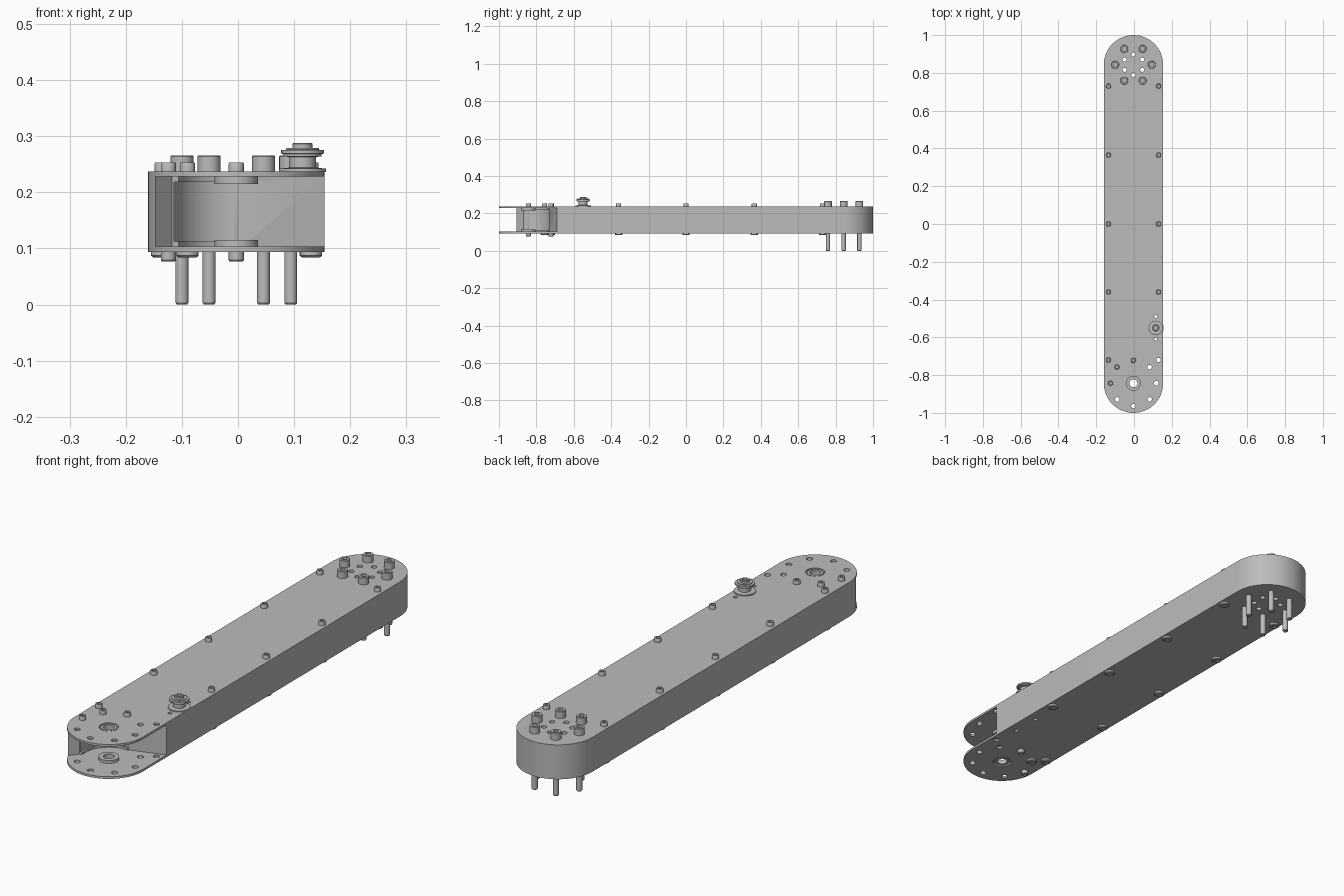
import bpy, bmesh
from math import sin, cos, pi, radians

if "Cube" in bpy.data.objects:
    bpy.data.objects.remove(bpy.data.objects["Cube"], do_unlink=True)

CX, END, R = -0.003, 0.843, 0.157      # centre line, end centres, end radius
BOTTOM, TOP = 0.094, 0.237

gray = bpy.data.materials.new("machined_gray")
gray.use_nodes = True
gray.diffuse_color = (0.5, 0.5, 0.5, 1)
gray.node_tree.nodes["Principled BSDF"].inputs["Base Color"].default_value = (0.5, 0.5, 0.5, 1)


def finish(name, bm):
    bmesh.ops.recalc_face_normals(bm, faces=bm.faces)
    mesh = bpy.data.meshes.new(name)
    bm.to_mesh(mesh)
    bm.free()
    mesh.materials.append(gray)
    obj = bpy.data.objects.new(name, mesh)
    bpy.context.collection.objects.link(obj)
    return obj


def smooth(obj):
    bpy.ops.object.select_all(action='DESELECT')
    obj.select_set(True)
    bpy.context.view_layer.objects.active = obj
    bpy.ops.object.shade_smooth_by_angle(angle=radians(30))


def arc(cx, cy, r, a0, a1, n):
    steps = [radians(a0 + (a1 - a0) * i / n) for i in range(n + 1)]
    return [(cx + r * cos(a), cy + r * sin(a)) for a in steps]


def add_prism(bm, outline, z0, z1):
    low = [bm.verts.new((x, y, z0)) for x, y in outline]
    high = [bm.verts.new((x, y, z1)) for x, y in outline]
    bm.faces.new(low[::-1])
    bm.faces.new(high)
    for i in range(len(low)):
        j = (i + 1) % len(low)
        bm.faces.new((low[i], low[j], high[j], high[i]))


def prism(name, outline, z0, z1):
    bm = bmesh.new()
    add_prism(bm, outline, z0, z1)
    return finish(name, bm)


def lathe(name, profile, x, y, closed=False, n=28):
    """Turn a (radius, height) profile round a vertical axis."""
    bm = bmesh.new()
    pts = [bm.verts.new((x + r, y, z)) for r, z in profile]
    edges = [bm.edges.new(p) for p in zip(pts, pts[1:])]
    if closed:
        edges.append(bm.edges.new((pts[-1], pts[0])))
    bmesh.ops.spin(bm, geom=pts + edges, cent=(x, y, 0), axis=(0, 0, 1),
                   angle=2 * pi, steps=n, use_merge=True)
    bmesh.ops.remove_doubles(bm, verts=bm.verts, dist=1e-5)
    obj = finish(name, bm)
    smooth(obj)
    return obj


def cut(obj, cutter):
    cutter.hide_render = True
    mod = obj.modifiers.new("cut", 'BOOLEAN')
    mod.operation, mod.solver, mod.object = 'DIFFERENCE', 'EXACT', cutter
    bpy.context.view_layer.objects.active = obj
    bpy.ops.object.modifier_apply(modifier=mod.name)
    bpy.data.objects.remove(cutter, do_unlink=True)


# Long round-ended arm body
body = prism("arm_body", arc(CX, END, R, 0, 180, 40) + arc(CX, -END, R, 180, 360, 40),
             BOTTOM, TOP)

# Open joint mouth, leaving a top and a bottom cheek plate and a curved stop wall
mouth = arc(CX, -END, 0.106, 83, 193.5, 24) + [
    (-0.118, -0.87), (-0.2, -0.969), (-0.2, -1.1), (0.3, -1.1),
    (0.3, -0.649), (0.153, -0.69), (0.01, -0.732)]
cut(body, prism("mouth_cutter", mouth, 0.103, 0.228))
cut(body, prism("pocket_cutter", arc(CX, -END, 0.114, 0, 352, 44), 0.112, 0.218))

# Drilled holes: joint bearing, front rim, back ring and tensioner slots
holes = [(CX, -END, 0.037), (0.115, -0.49, 0.008), (0.115, -0.61, 0.008),
         (0.13, -0.72, 0.012)]
for a in (-90, -45, 0, 45, 225):
    holes.append((CX + 0.121 * cos(radians(a)), -END + 0.121 * sin(radians(a)), 0.012))
for i in range(6):
    a = radians(30 + 60 * i)
    holes.append((CX + 0.054 * cos(a), END + 0.054 * sin(a), 0.011))
bm = bmesh.new()
for x, y, r in holes:
    add_prism(bm, arc(x, y, r, 0, 345, 23), 0, 0.4)
cut(body, finish("hole_cutter", bm))
smooth(body)

# Flanged bushings in both cheek plates
for name, outer, seat, inner in (("upper_bushing", 0.235, 0.228, 0.215),
                                 ("lower_bushing", 0.096, 0.103, 0.115)):
    lathe(name, [(0.021, outer), (0.031, outer), (0.031, seat), (0.039, seat),
                 (0.039, inner), (0.021, inner)], CX, -END, closed=True, n=40)


def cap_screw(name, x, y, r, top, shaft, low):
    """Socket head standing on the body, with a chamfered shaft going down."""
    lathe(name, [(0, top - 0.01), (r * 0.5, top - 0.01), (r * 0.5, top),
                 (r * 0.92, top), (r, top - 0.002), (r, TOP - 0.001),
                 (shaft, TOP - 0.001), (shaft, low + 0.003),
                 (shaft * 0.8, low), (0, low)], x, y)


# Six long mounting bolts at the back
for i in range(6):
    a = radians(60 * i)
    cap_screw("mounting_bolt", CX + 0.097 * cos(a), END + 0.097 * sin(a),
              0.0205, 0.266, 0.0115, 0)

# Cover screws along the edges and around the stop wall, with washers below
edge = [(x, y) for x in (-0.135, 0.13) for y in (0.73, 0.365, 0, -0.36)]
for x, y in edge + [(-0.135, -0.72), (-0.09, -0.757)]:
    cap_screw("cover_screw", x, y, 0.0135, 0.253, 0.008, 0.086)
    lathe("cover_nut", [(0.009, 0.088), (0.009, 0.084), (0.016, 0.084), (0.02, 0.087),
                        (0.02, BOTTOM + 0.001), (0.009, BOTTOM + 0.001)],
          x, y, closed=True)

# Two stop screws with tall nuts
for x, y in ((-0.124, -END), (CX, -0.722)):
    cap_screw("stop_screw", x, y, 0.0135, 0.253, 0.008, 0.08)
    lathe("stop_nut", [(0.008, 0.077), (0.012, 0.077), (0.0135, 0.079),
                       (0.0135, BOTTOM + 0.001), (0.008, BOTTOM + 0.001)],
          x, y, closed=True)

# Belt tensioner: base flange, neck, pulley rim and screw head
lathe("tensioner_pulley", [
    (0, TOP - 0.001), (0.042, TOP - 0.001), (0.042, 0.242), (0.024, 0.244), (0.024, 0.263),
    (0.034, 0.264), (0.034, 0.268), (0.038, 0.269), (0.038, 0.275), (0.029, 0.276),
    (0.029, 0.279), (0.018, 0.279), (0.018, 0.286), (0.016, 0.288), (0.01, 0.288),
    (0.01, 0.278), (0, 0.278)], 0.115, -0.55, n=40)
